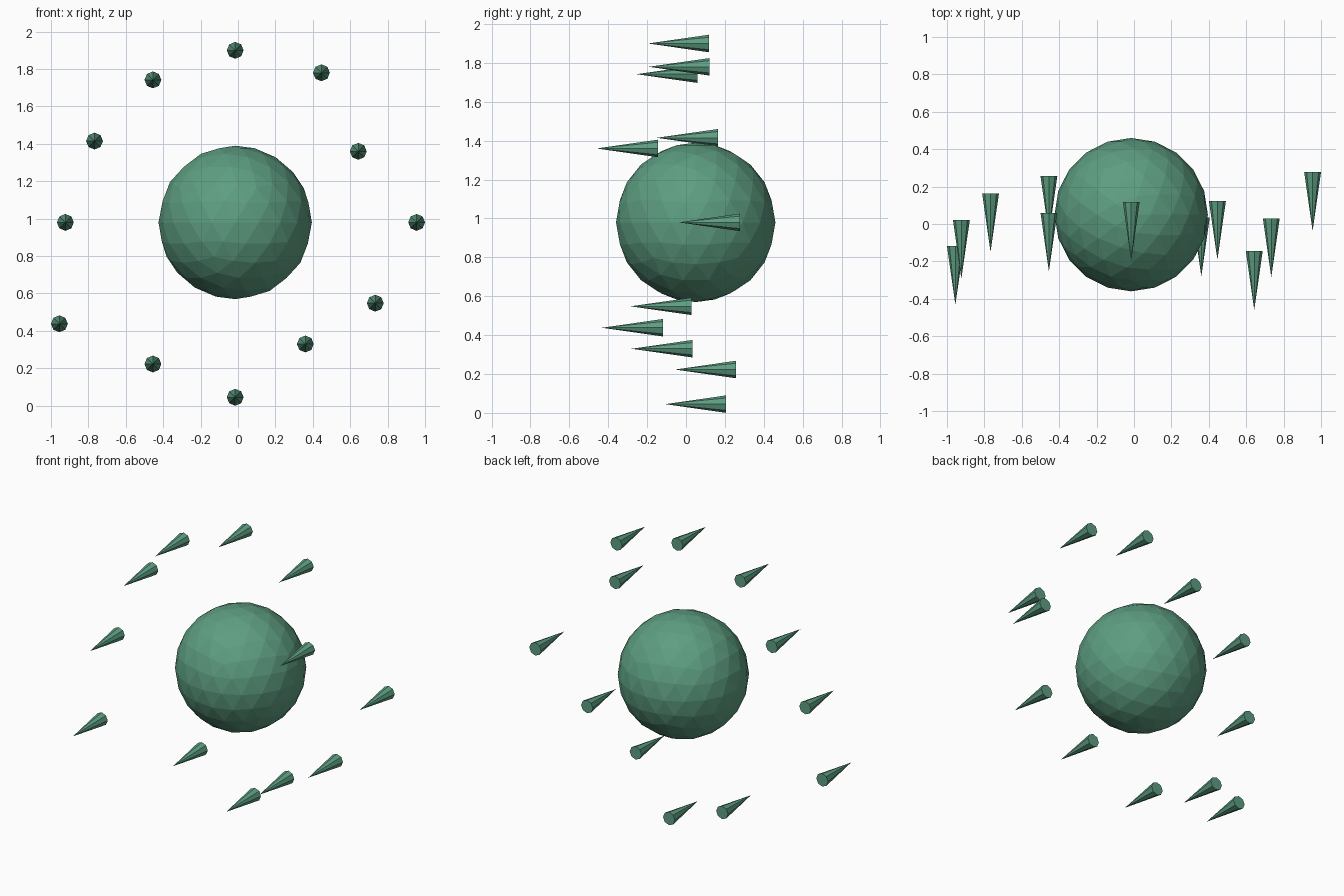
import bpy, math

if "Cube" in bpy.data.objects:
    bpy.data.objects.remove(bpy.data.objects["Cube"])

# Shared green material
green = bpy.data.materials.new("green")
green.diffuse_color = (0.11, 0.34, 0.22, 1)
green.use_nodes = True
green.node_tree.nodes["Principled BSDF"].inputs["Base Color"].default_value = green.diffuse_color

# Central faceted ball
bpy.ops.mesh.primitive_ico_sphere_add(subdivisions=3, radius=0.41, location=(-0.015, 0.05, 0.98))
ball = bpy.context.object
ball.name = "ball"
ball.data.materials.append(green)

# Ring of forward-pointing spikes: (x, y of the tip, z)
RADIUS, LENGTH = 0.045, 0.314
spikes = [
    (-0.015, -0.196, 1.90), (0.446, -0.192, 1.78), (0.643, -0.459, 1.36),
    (0.955, -0.037, 0.98), (0.734, -0.285, 0.548), (0.36, -0.28, 0.33),
    (-0.015, -0.107, 0.045), (-0.455, -0.057, 0.223), (-0.955, -0.432, 0.438),
    (-0.923, -0.293, 0.98), (-0.767, -0.15, 1.415), (-0.455, -0.254, 1.742),
]
for i, (x, tip, z) in enumerate(spikes):
    bpy.ops.mesh.primitive_cone_add(vertices=8, radius1=RADIUS, radius2=0, depth=LENGTH,
                                    location=(x, tip + LENGTH / 2, z),
                                    rotation=(math.pi / 2, 0, 0))
    spike = bpy.context.object
    spike.name = f"spike_{i + 1}"
    spike.data.materials.append(green)
